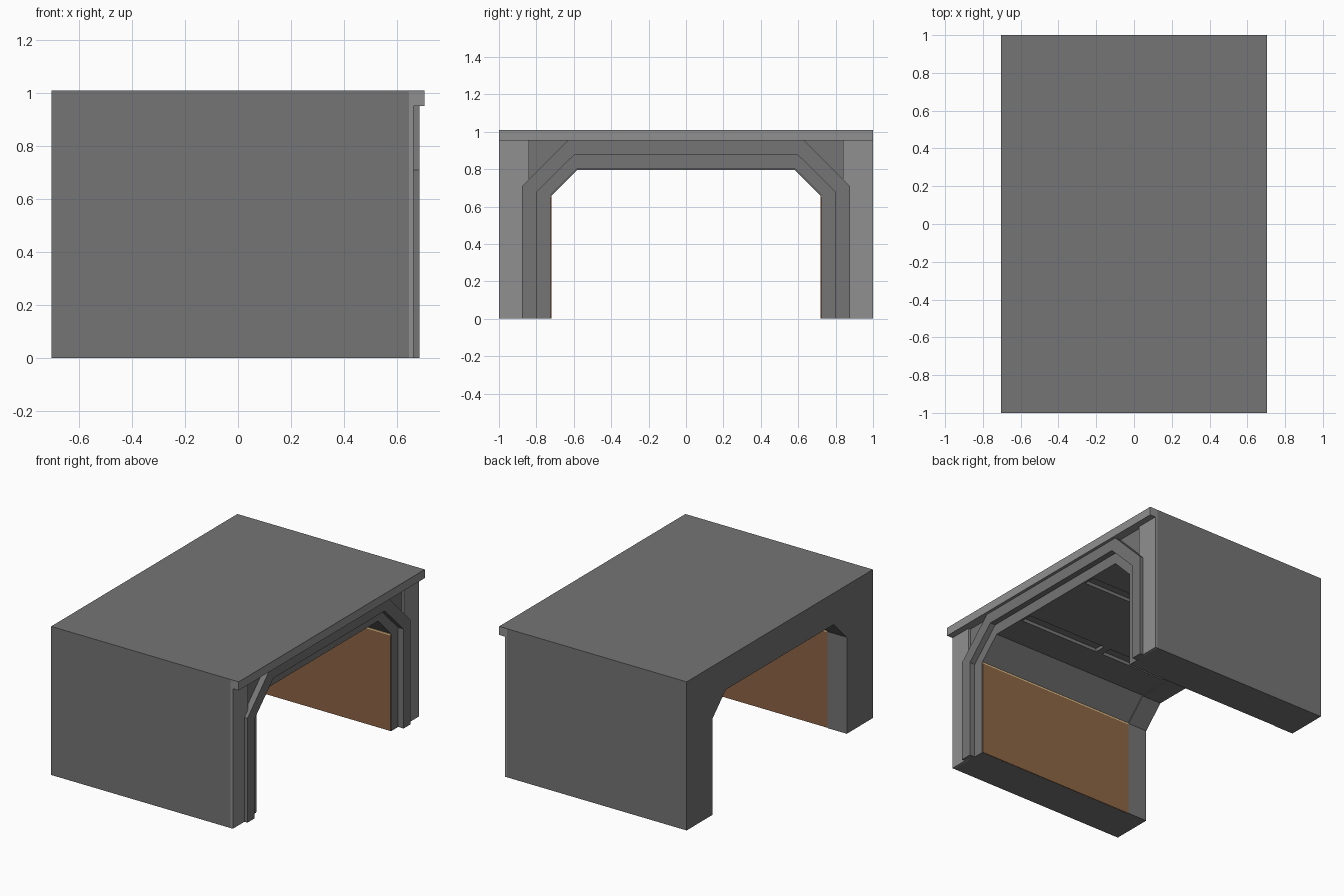
import bpy, bmesh

if "Cube" in bpy.data.objects:
    bpy.data.objects.remove(bpy.data.objects["Cube"])


def paint(name, rgb):
    m = bpy.data.materials.new(name)
    m.diffuse_color = (*rgb, 1)
    m.use_nodes = True
    m.node_tree.nodes["Principled BSDF"].inputs["Base Color"].default_value = m.diffuse_color
    return m


dark = paint("dark_grey", (0.178, 0.178, 0.178))
light = paint("light_grey", (0.28, 0.28, 0.28))
brown = paint("brown_panel", (0.27, 0.13, 0.06))
tan = paint("tan_trim", (0.8, 0.55, 0.27))


def extrude(name, profile, x0, x1, mat=dark):
    """Extrude a closed (y, z) profile along x."""
    bm = bmesh.new()
    face = bm.faces.new([bm.verts.new((x0, y, z)) for y, z in profile])
    new = bmesh.ops.extrude_face_region(bm, geom=[face])["geom"]
    bmesh.ops.translate(bm, vec=(x1 - x0, 0, 0),
                        verts=[v for v in new if isinstance(v, bmesh.types.BMVert)])
    bmesh.ops.recalc_face_normals(bm, faces=bm.faces)
    me = bpy.data.meshes.new(name)
    bm.to_mesh(me)
    bm.free()
    ob = bpy.data.objects.new(name, me)
    bpy.context.collection.objects.link(ob)
    me.materials.append(mat)
    return ob


def box(name, x0, x1, y0, y1, z0, z1, mat=dark):
    return extrude(name, [(y0, z0), (y1, z0), (y1, z1), (y0, z1)], x0, x1, mat)


def arch(half):
    """Mirror a half outline running from floor to crown."""
    return half + [(-y, z) for y, z in reversed(half)]


def portal(name, outer, inner, x0, x1):
    return extrude(name, arch(outer) + arch(inner)[::-1], x0, x1)


BACK, SEAM, FRONT, LIP, TOP = -0.705, -0.56, 0.645, 0.705, 1.01
SKIN = TOP - 0.003
block = [(1, 0), (1, SKIN)]

# Main shell and the slightly tighter frame at the back
shell = portal("tunnel_shell", block, [(0.726, 0), (0.726, 0.66), (0.584, 0.802)], SEAM, FRONT)
portal("back_frame", block, [(0.72, 0), (0.72, 0.656), (0.58, 0.796)], BACK, SEAM)

# Long slots recessed in the ceiling
for side in (-1, 1):
    for x0, x1 in ((-0.53, -0.03), (0.02, 0.63)):
        y0, y1 = sorted((side * 0.27, side * 0.35))
        slot = box("slot_cutter", x0, x1, y0, y1, 0.7, 0.825)
        slot.hide_render = True
        slot.hide_viewport = True
        slot.display_type = 'WIRE'
        mod = shell.modifiers.new("ceiling_slot", 'BOOLEAN')
        mod.operation = 'DIFFERENCE'
        mod.solver = 'EXACT'
        mod.object = slot

# Raised band around the front opening
portal("front_arch_band", [(0.876, 0), (0.876, 0.71), (0.631, 0.955)],
       [(0.80, 0), (0.80, 0.676), (0.598, 0.876)], FRONT, 0.685)

# Dark roof skin over a lighter overhanging lip
box("roof_skin", BACK, LIP, -1, 1, SKIN, TOP)
box("roof_lip", FRONT, LIP, -1, 1, 0.952, SKIN, light)

# Corner pillars and lined side walls, mirrored
for side, tag in ((-1, "left"), (1, "right")):
    y0, y1 = sorted((side * 0.84, side))
    box(f"corner_pillar_{tag}", FRONT, 0.662, y0, y1, 0, 0.952, light)
    y0, y1 = sorted((side * 0.722, side * 0.73))
    box(f"wall_panel_{tag}", SEAM, FRONT - 0.002, y0, y1, 0.001, 0.65, brown)
    box(f"panel_trim_{tag}", SEAM, FRONT - 0.002, y0, y1, 0.65, 0.66, tan)
